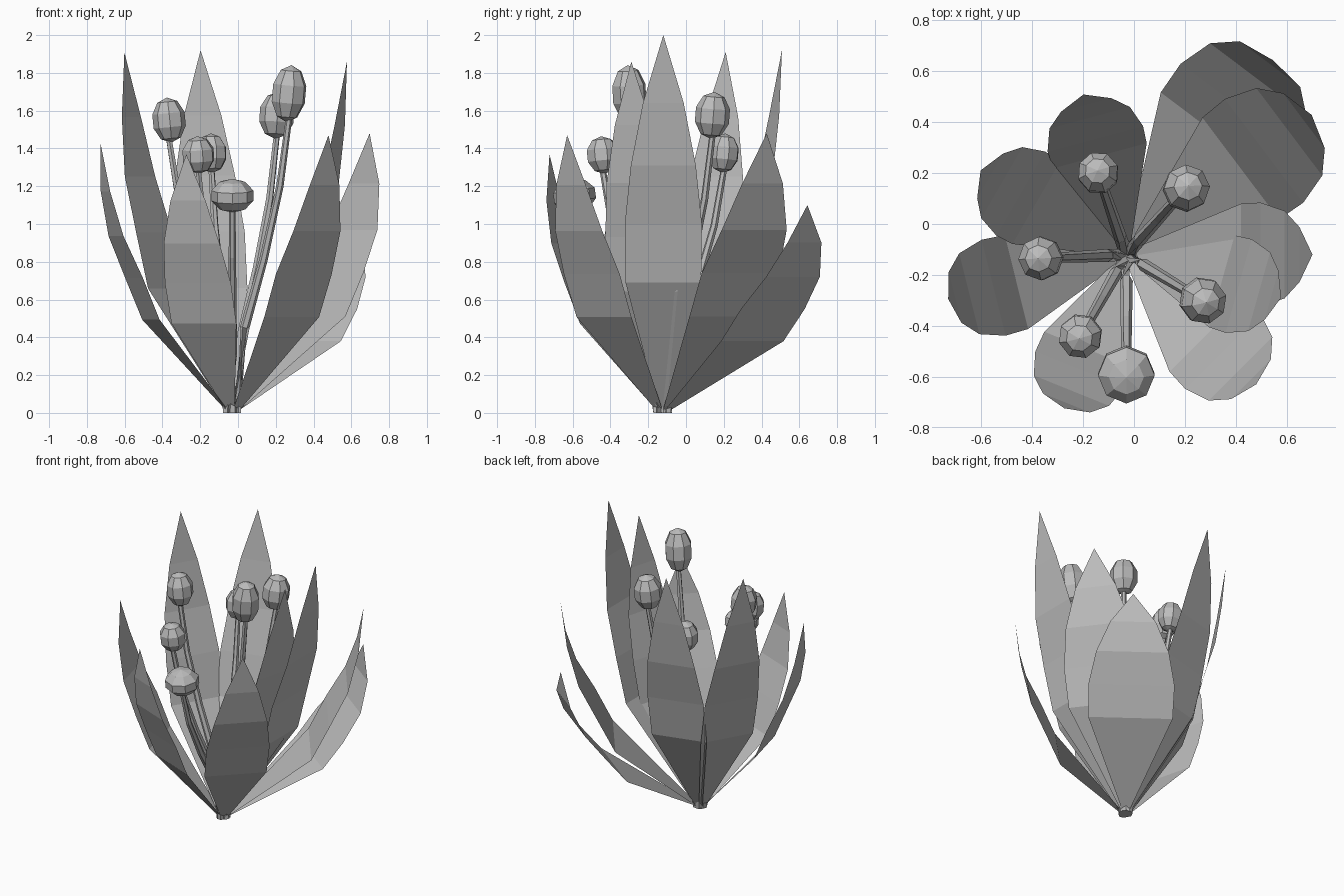
import bpy, bmesh, math
from mathutils import Vector, Matrix

if "Cube" in bpy.data.objects:
    bpy.data.objects.remove(bpy.data.objects["Cube"])

ROOT = Vector((-0.03, -0.12, 0))

grey = bpy.data.materials.new("plain_grey")
grey.use_nodes = True
grey.diffuse_color = (0.5, 0.5, 0.5, 1)
grey.node_tree.nodes["Principled BSDF"].inputs["Base Color"].default_value = (0.5, 0.5, 0.5, 1)


def finish(name, bm):
    mesh = bpy.data.meshes.new(name)
    bm.to_mesh(mesh)
    bm.free()
    mesh.materials.append(grey)
    obj = bpy.data.objects.new(name, mesh)
    bpy.context.collection.objects.link(obj)
    return obj


def leaf(name, angle, reach, height, half):
    """Flat-section blade that arches outward and ends in a point."""
    a = math.radians(angle)
    out = Vector((math.cos(a), math.sin(a), 0))
    side = Vector((-out.y, out.x, 0))
    curl = (2.0 - height) / 0.9          # low leaves droop more at the tip
    spread = (0.617, 0.72 + 0.04 * curl, 0.85 + 0.05 * curl, 0.93 + 0.05 * curl)
    rows = zip(spread, (0.345, 0.5, 0.655, 0.82), (1, 1.02, 0.86, 0.54))
    bm = bmesh.new()

    def row(r, z, w):
        centre = ROOT + out * r + Vector((0, 0, z))
        return [bm.verts.new(centre + side * s * w) for s in (-1, 1)]

    last = row(0.03, 0.015, 0.025)
    for r, z, w in rows:
        new = row(r * reach, z * height, w * half)
        bm.faces.new((last[0], last[1], new[1], new[0]))
        last = new
    tip = bm.verts.new(ROOT + out * reach + Vector((0, 0, height)))
    bm.faces.new((last[0], last[1], tip))
    finish(name, bm)


def stem(name, end, radius, sides=6):
    """Tapered tube bowing from the root to the bud."""
    flat = Vector((end.x - ROOT.x, end.y - ROOT.y, 0))
    path = [ROOT + flat * f + Vector((0, 0, end.z * z))
            for f, z in ((0.06, 0), (0.22, 0.29), (0.55, 0.52), (0.84, 0.77), (1, 1))]
    bm = bmesh.new()
    rings = []
    for i, p in enumerate(path):
        along = path[min(i + 1, len(path) - 1)] - path[max(i - 1, 0)]
        if i == 0:
            along = Vector((0, 0, 1))
        turn = along.to_track_quat('Z', 'Y')
        r = radius * (1 - 0.1 * i)
        rings.append([bm.verts.new(p + turn @ Vector((r * math.cos(k * math.tau / sides),
                                                      r * math.sin(k * math.tau / sides), 0)))
                      for k in range(sides)])
    for low, high in zip(rings, rings[1:]):
        for k in range(sides):
            n = (k + 1) % sides
            bm.faces.new((low[k], low[n], high[n], high[k]))
    bm.faces.new(rings[0][::-1])
    bm.faces.new(rings[-1])
    finish(name, bm)


def bud(name, centre, radius, half_height):
    """Faceted egg leaning a little outward."""
    flat = Vector((centre.x - ROOT.x, centre.y - ROOT.y, 0))
    lean = (Vector((0, 0, 1)) + flat * 0.3).to_track_quat('Z', 'Y').to_matrix().to_4x4()
    bm = bmesh.new()
    bmesh.ops.create_uvsphere(bm, u_segments=8, v_segments=5, radius=1)
    bm.transform(Matrix.Translation(centre) @ lean
                 @ Matrix.Diagonal((radius, radius, half_height, 1)))
    finish(name, bm)


# Leaves: direction, reach, height, half width
leaves = [(0, 0.73, 2.0, 0.20), (-15.6, 0.63, 1.86, 0.187), (-45, 0.72, 1.47, 0.205),
          (-112, 0.65, 1.37, 0.185), (-166, 0.72, 1.43, 0.19), (150, 0.66, 1.91, 0.187),
          (105, 0.65, 1.92, 0.19), (37, 0.91, 1.48, 0.25), (53, 0.955, 1.1, 0.275)]
for i, spec in enumerate(leaves, 1):
    leaf(f"leaf_{i}", *spec)

# Stems and buds: centre, radius, half height
buds = [((-0.14, 0.2, 1.375), 0.085, 0.105), ((0.205, 0.14, 1.575), 0.095, 0.125),
        ((0.27, -0.3, 1.69), 0.095, 0.152), ((-0.03, -0.59, 1.15), 0.117, 0.09),
        ((-0.21, -0.44, 1.365), 0.09, 0.10), ((-0.365, -0.135, 1.55), 0.09, 0.12)]
for i, (centre, radius, half_height) in enumerate(buds, 1):
    centre = Vector(centre)
    stem(f"stem_{i}", centre - Vector((0, 0, half_height * 0.85)), 0.028)
    bud(f"bud_{i}", centre, radius, half_height)

# Small root crown
bm = bmesh.new()
bmesh.ops.create_cone(bm, cap_ends=True, segments=8, radius1=0.045, radius2=0.04, depth=0.04)
bm.transform(Matrix.Translation(ROOT + Vector((0, 0, 0.02))))
finish("root_crown", bm)
